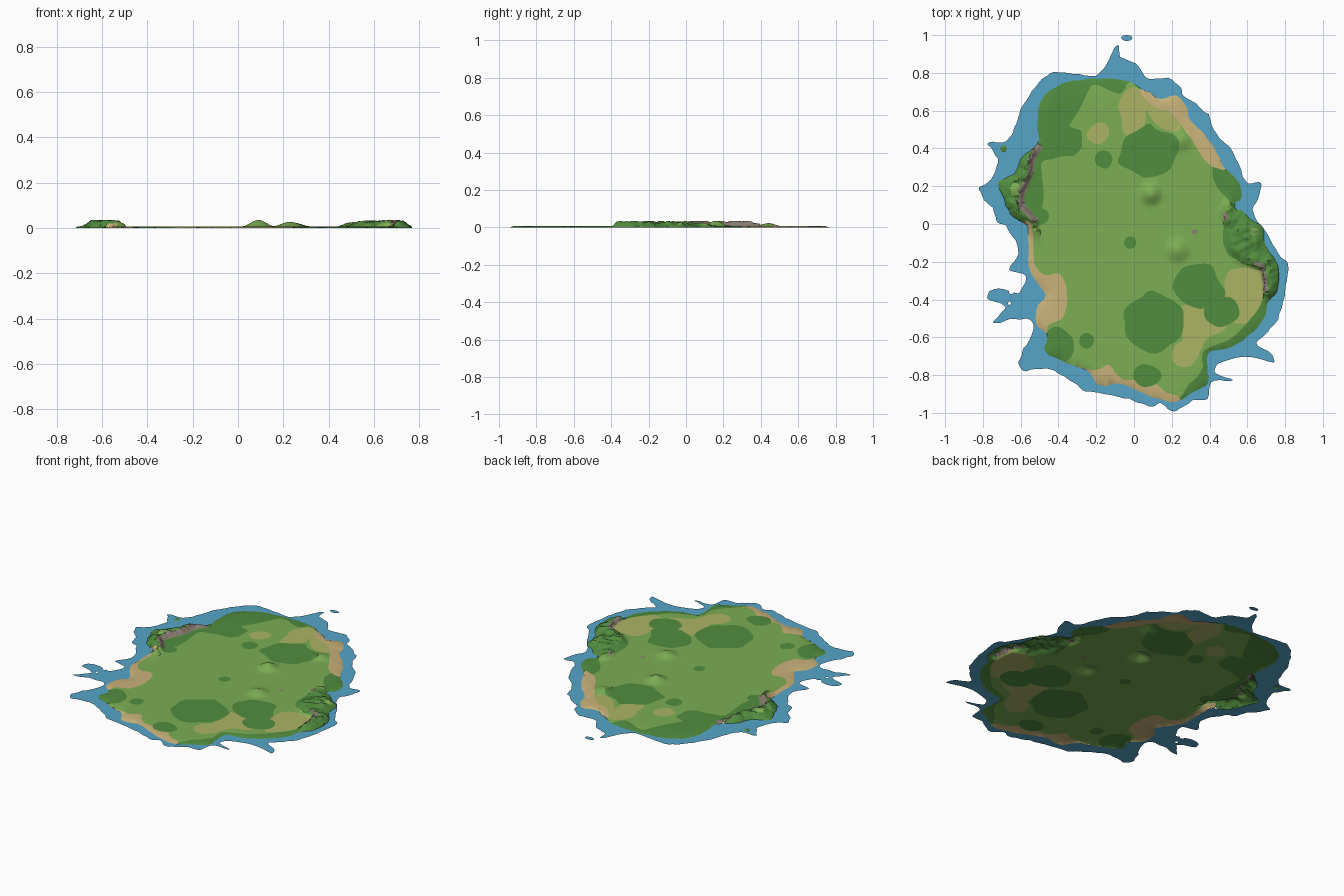
import bpy, math
from mathutils import Vector, noise, kdtree, geometry

if "Cube" in bpy.data.objects:
    bpy.data.objects.remove(bpy.data.objects["Cube"])

# ---------- outlines, in hundredths of a unit ----------
SHALLOWS = [-9,95, -7,89, 2,84, 8,77, 20,76, 28,67, 39,58, 42,50, 52,38, 59,23, 67,22, 66,14, 63,6,
    71,-6, 78,-18, 82,-22, 80,-35, 76,-51, 68,-59, 65,-64, 73,-69, 73,-73, 59,-70, 47,-73, 42,-78,
    52,-82, 41,-84, 39,-92, 30,-94, 21,-99, 14,-95, 6,-96, -5,-92, -22,-89, -29,-86, -37,-81,
    -47,-76, -59,-77, -60,-69, -55,-61, -54,-52, -63,-50, -75,-52, -68,-44, -77,-40, -76,-35,
    -68,-34, -60,-37, -58,-27, -66,-24, -61,-16, -65,-6, -67,-2, -72,1, -74,6, -82,18, -76,24,
    -72,34, -78,43, -68,44, -63,51, -59,63, -50,75, -42,80, -26,79, -18,80]
COAST = [-18,77, -2,75, 7,70, 14,66, 22,68, 28,62, 30,55, 38,47, 44,37, 48,30, 54,24, 57,17, 56,9,
    61,3, 68,-2, 69,-11, 76,-22, 76,-35, 71,-41, 68,-51, 60,-60, 52,-65, 40,-68, 39,-77, 39,-84,
    30,-90, 22,-94, 8,-91, -7,-85, -19,-85, -24,-78, -38,-73, -47,-67, -46,-59, -52,-52, -51,-43,
    -47,-38, -55,-25, -56,-8, -57,-1, -65,5, -71,18, -71,23, -63,27, -59,36, -51,42, -51,55,
    -49,66, -39,74, -29,76]
WOODS_WEST = [8,79, 7,70, -2,75, -8,69, -21,74, -26,67, -30,59, -34,52, -28,49, -28,40, -33,36,
    -42,35, -49,31, -48,13, -54,0, -75,0, -80,34, -55,87]
WOODS_EAST = [42,30, 48,33, 60,22, 70,5, 82,-22, 80,-45, 68,-60, 50,-70, 42,-72, 42,-88, 24,-97,
    28,-87, 36,-77, 37,-67, 51,-61, 59,-53, 67,-43, 68,-25, 56,-20, 48,-13, 48,5, 52,10, 43,21]
BEACH_NE = [3,72, 14,67, 22,70, 32,63, 34,54, 49,35, 48,29, 40,31, 32,42, 27,50, 19,59, 8,64]
BEACH_W = [-59,0, -54,-2, -53,-20, -47,-27, -39,-27, -35,-40, -38,-50, -45,-53, -46,-58, -44,-70,
    -52,-70, -60,-60, -60,-30]
BEACH_S = [-39,-75, -21,-77, -13,-75, -5,-83, 8,-81, 15,-88, 24,-92, 22,-99, -18,-91]
DRY_SE = [24,-44, 36,-42, 50,-47, 48,-56, 38,-61, 33,-72, 27,-76, 20,-72, 22,-64, 26,-60, 21,-50]
DRY_E = [51,-24, 68,-25, 68,-40, 60,-52, 50,-50, 48,-35]
DRY_N = [3,72, 14,64, 24,58, 24,50, 16,50, 8,58]
CLIFF_W = [-50,42, -54,35, -55,26, -59,18, -60,10, -55,5, -51,0]
CLIFF_E = [70,-36, 69,-28, 68,-22, 62,-20]
CLIFF_N = [49,2, 47,7]


def pts(flat, dx=0):
    return [Vector((flat[i] / 100 + dx, flat[i + 1] / 100)) for i in range(0, len(flat), 2)]


def wobble(p, amount, freq):
    n = noise.noise_vector(Vector((p.x * freq, p.y * freq, 3.7)))
    return p + Vector((n.x, n.y)) * amount


def smooth(flat, amount=0.008, steps=5):
    """Closed Catmull-Rom curve with a little natural roughness."""
    c, out = pts(flat), []
    for i in range(len(c)):
        a, b, d, e = c[i - 1], c[i], c[(i + 1) % len(c)], c[(i + 2) % len(c)]
        for k in range(steps):
            t = k / steps
            p = 0.5 * (2 * b + (d - a) * t + (2 * a - 5 * b + 4 * d - e) * t * t
                       + (3 * b - a - 3 * d + e) * t ** 3)
            out.append(wobble(p, amount, 22))
    return out


def blob(cx, cy, rx, ry, n=36):
    ring = [Vector(((cx + rx * math.cos(2 * math.pi * i / n)) / 100,
                    (cy + ry * math.sin(2 * math.pi * i / n)) / 100)) for i in range(n)]
    return [wobble(p, min(rx, ry) * 0.003, 9) for p in ring]


def ribbon(flat, width):
    """Ragged strip along a path."""
    c, left, right = pts(flat), [], []
    for i in range(len(c) - 1):
        d = (c[i + 1] - c[i]).normalized()
        side = Vector((-d.y, d.x))
        for k in range(4):
            p = c[i].lerp(c[i + 1], k / 4)
            w = width * (0.75 + 0.5 * noise.noise(Vector((p.x * 30, p.y * 30, 1))))
            left.append(p + side * w)
            right.append(p - side * w)
    return left + right[::-1]


# ---------- colour regions, later ones lie over earlier ones ----------
coast, islet, pond = smooth(COAST), blob(-69, 40, 1.6, 2, 12), blob(55, 10, 2, 2.5, 14)
shapes = [("water", smooth(SHALLOWS, 0.012)), ("water", blob(-4, 98.5, 3, 1.5, 14)),
          ("hole", blob(-65, -36, 1.2, 1.2, 10)), ("hole", blob(-66, -42, 0.8, 1, 8)),
          ("grass", coast), ("grass", islet), ("sand", islet)]
shapes += [("dry_grass", smooth(s)) for s in (DRY_SE, DRY_E, DRY_N)]
shapes += [("dry_grass", blob(*b)) for b in ((-19, 48, 6, 6), (-1, 59, 7, 13))]
shapes += [("woods", smooth(s)) for s in (WOODS_WEST, WOODS_EAST)]
shapes += [("woods", blob(*b)) for b in (
    (8, 38, 15, 14), (-16, 34, 5, 5), (10, -52, 16, 15), (35, -33, 13, 11), (46, -46, 9, 8),
    (-2, -10, 3.2, 3.2), (-50, 4, 5, 4))]
shapes += [("sand", smooth(s)) for s in (BEACH_NE, BEACH_W, BEACH_S)]
shapes += [("woods", blob(*b)) for b in ((7, -80, 7, 6), (-40, -64, 8, 9), (-25, -62, 4, 4))]
shapes += [("grass", blob(*b, 16)) for b in ((-63, 18, 2.5, 4), (64, -4, 2.5, 2))]
shapes += [("rock", ribbon(CLIFF_W, 0.022)), ("rock", ribbon(CLIFF_E, 0.018)),
           ("rock", ribbon(CLIFF_N, 0.015)), ("rock", blob(32, -4, 1.5, 1.2, 8)),
           ("water", pond)]

# ---------- relief ----------
shore = kdtree.KDTree(len(coast) + len(islet) + len(pond))
for i, p in enumerate(coast + islet + pond):
    shore.insert((p.x, p.y, 0), i)
shore.balance()
ridges = [(pts(CLIFF_W, -0.025), 0.033), (pts(CLIFF_E, 0.015), 0.03), (pts(CLIFF_N, 0.01), 0.018)]
mounds = [(0.09, 0.16, 0.075, 0.029), (0.23, -0.14, 0.08, 0.021), (0.25, 0.44, 0.07, 0.016)]


def ease(t):
    t = max(0.0, min(1.0, t))
    return t * t * (3 - 2 * t)


def height(p):
    d = shore.find((p.x, p.y, 0))[2]
    z = 0.007 * min(1, d / 0.014)
    for x, y, r, h in mounds:
        z += h * ease(1 - math.hypot(p.x - x, p.y - y) / r)
    rough = 0.8 + 0.5 * noise.fractal(Vector((p.x * 25, p.y * 25, 0)), 0.8, 2.0, 3)
    lump = 0.026 * ease(1.7 * (1 - math.hypot((p.x - 0.59) / 0.12, (p.y + 0.09) / 0.15)))
    for path, h in ridges:
        best = (9, 1)
        for a, b in zip(path, path[1:]):
            ab = b - a
            q = a + ab * max(0, min(1, (p - a).dot(ab) / ab.length_squared))
            left = ab.x * (p.y - a.y) - ab.y * (p.x - a.x) > 0
            best = min(best, ((p - q).length, 0.04 if left else 0.09))
        lump = max(lump, h * ease(1.25 * (1 - best[0] / best[1])))
    return z + min(0.028, lump * rough) * min(1, d / 0.035)


# ---------- triangulate the whole sheet, finer where it rises ----------
verts, faces = [], []
for kind, loop in shapes:
    area = sum(a.cross(b) for a, b in zip(loop, loop[1:] + loop[:1]))
    loop = loop if area > 0 else loop[::-1]
    faces.append(list(range(len(verts), len(verts) + len(loop))))
    verts += loop


def scatter(x0, x1, y0, y1, step):
    for i in range(int((x1 - x0) / step)):
        for j in range(int((y1 - y0) / step)):
            verts.append(Vector((x0 + (i + 0.5 * (j % 2)) * step, y0 + j * step)))


scatter(-0.7, 0.7, -0.9, 0.75, 0.05)
scatter(-0.72, -0.44, -0.04, 0.46, 0.0103)
scatter(0.44, 0.77, -0.42, 0.12, 0.0103)
for x, y, r, h in mounds:
    scatter(x - r, x + r, y - r, y + r, 0.0117)
co, _, tris, _, _, origin = geometry.delaunay_2d_cdt(verts, [], faces, 1, 1e-5, True)

# ---------- materials ----------
COLOURS = {"water": (86, 165, 200), "grass": (124, 174, 84), "woods": (82, 141, 63),
           "dry_grass": (172, 180, 100), "sand": (202, 179, 122), "rock": (138, 126, 115)}
materials = {}
for name, rgb in COLOURS.items():
    m = bpy.data.materials.new(name)
    m.diffuse_color = [((c / 255 + 0.055) / 1.055) ** 2.4 for c in rgb] + [1]
    m.use_nodes = True
    m.node_tree.nodes["Principled BSDF"].inputs["Base Color"].default_value = m.diffuse_color
    materials[name] = m

# ---------- sort faces into water and land ----------
parts = {"shallow_water": [], "island_ground": []}
for tri, src in zip(tris, origin):
    kinds = [shapes[i][0] for i in sorted(src)]
    if not kinds or kinds[-1] == "hole":
        continue
    if kinds[-1] == "water":
        parts["shallow_water"].append((tri, "water"))
    elif "grass" in kinds and any(shapes[i][1] in (coast, islet) for i in src):
        parts["island_ground"].append((tri, kinds[-1]))
    elif "water" in kinds:
        parts["shallow_water"].append((tri, "water"))


def build(name, items, names, zfunc):
    used = sorted({v for t, _ in items for v in t})
    index = {v: i for i, v in enumerate(used)}
    me = bpy.data.meshes.new(name)
    me.from_pydata([(co[v].x, co[v].y, zfunc(co[v])) for v in used], [],
                   [[index[v] for v in t] for t, _ in items])
    for n in names:
        me.materials.append(materials[n])
    for poly, (_, kind) in zip(me.polygons, items):
        poly.material_index = names.index(kind)
    ob = bpy.data.objects.new(name, me)
    bpy.context.collection.objects.link(ob)
    bpy.ops.object.select_all(action="DESELECT")
    ob.select_set(True)
    bpy.context.view_layer.objects.active = ob
    bpy.ops.object.shade_smooth_by_angle(angle=math.radians(40))


build("shallow_water", parts["shallow_water"], ["water"], lambda p: 0.0)
build("island_ground", parts["island_ground"], list(COLOURS)[1:], height)
